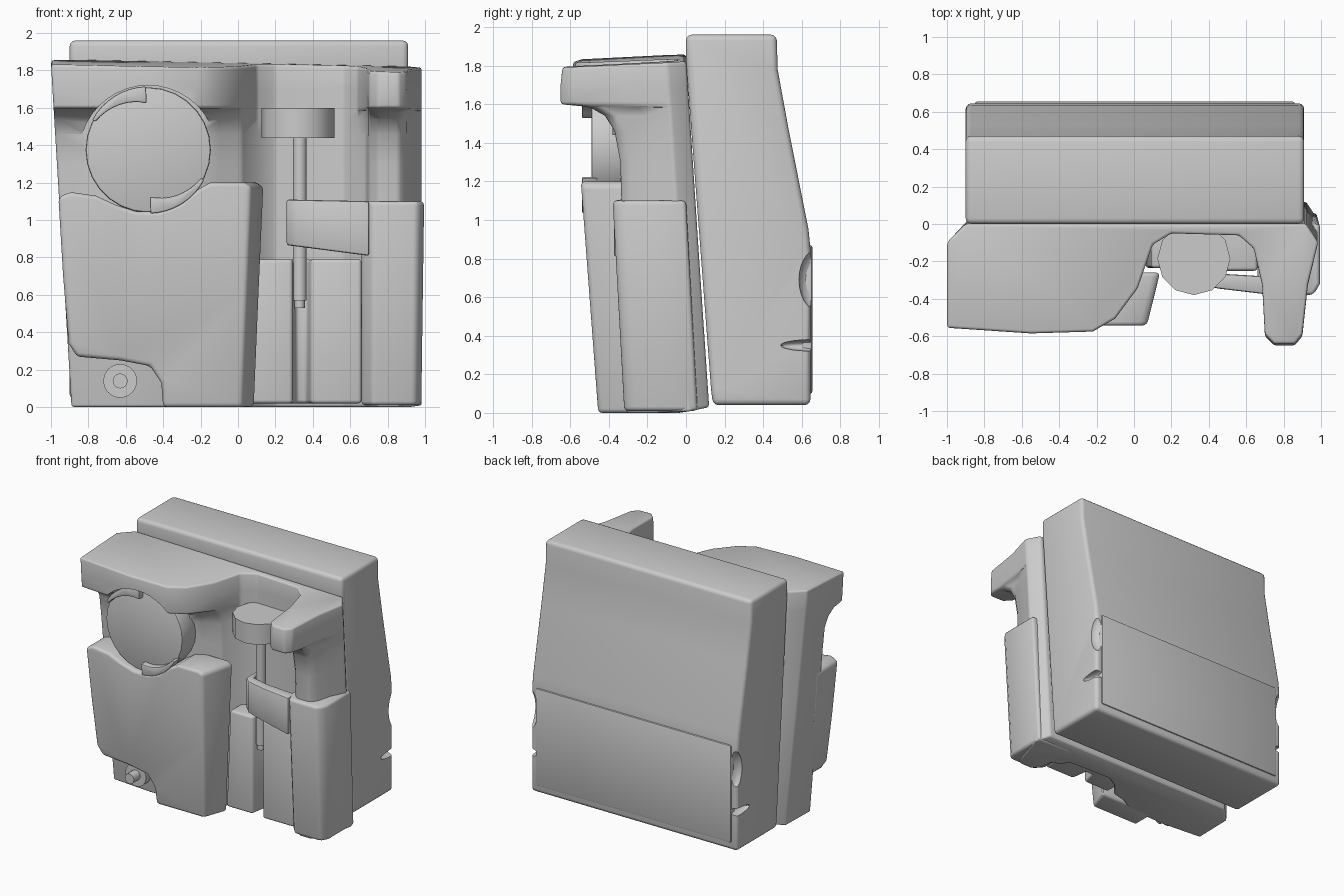
import bpy, bmesh, math
from mathutils import Vector

if "Cube" in bpy.data.objects:
    bpy.data.objects.remove(bpy.data.objects["Cube"])


def finish(ob, bevel=0.0, segs=3, cutters=()):
    """Bevel, cut, bake the modifiers and smooth by angle."""
    if bevel:
        m = ob.modifiers.new("bevel", 'BEVEL')
        m.width, m.segments, m.limit_method = bevel, segs, 'ANGLE'
        m.angle_limit = math.radians(32)
    for c in cutters:
        m = ob.modifiers.new("cut", 'BOOLEAN')
        m.operation, m.object, m.solver = 'DIFFERENCE', c, 'EXACT'
    bpy.ops.object.select_all(action='DESELECT')
    bpy.context.view_layer.objects.active = ob
    ob.select_set(True)
    bpy.ops.object.convert(target='MESH')
    bpy.ops.object.shade_smooth_by_angle(angle=math.radians(38))
    return ob


def loft(name, rings, bevel=0.0, segs=3, cutters=()):
    """Skin a stack of matching closed rings and cap both ends."""
    bm = bmesh.new()
    vr = [[bm.verts.new(p) for p in r] for r in rings]
    n = len(vr[0])
    for a, b in zip(vr, vr[1:]):
        for i in range(n):
            j = (i + 1) % n
            bm.faces.new((a[i], a[j], b[j], b[i]))
    bm.faces.new(vr[0])
    bm.faces.new(vr[-1])
    bmesh.ops.recalc_face_normals(bm, faces=bm.faces)
    me = bpy.data.meshes.new(name)
    bm.to_mesh(me)
    bm.free()
    ob = bpy.data.objects.new(name, me)
    bpy.context.collection.objects.link(ob)
    return finish(ob, bevel, segs, cutters)


def cyl(name, r, a, b, sides=24, bevel=0.0):
    """Cylinder from point a to point b (along z or y)."""
    a, b = Vector(a), Vector(b)
    d = (b - a).normalized()
    u = Vector((1, 0, 0))
    v = d.cross(u)
    ring = [r * (u * math.cos(t) + v * math.sin(t))
            for t in (2 * math.pi * i / sides for i in range(sides))]
    return loft(name, [[a + p for p in ring], [b + p for p in ring]], bevel, 2)


def blob(name, loc, scale):
    """Hidden ellipsoid cutter."""
    bpy.ops.mesh.primitive_uv_sphere_add(segments=24, ring_count=14, location=loc)
    ob = bpy.context.object
    ob.name, ob.scale = name, scale
    bpy.ops.object.transform_apply(location=False, rotation=False, scale=True)
    ob.hide_render = True
    ob.hide_set(True)
    return ob


# Rear pack with finger dents and grooves at both edges
cuts = []
for s, x in (("left", -0.9), ("right", 0.91)):
    cuts.append(blob(f"dent_cutter_{s}", (x, 0.70, 0.69), (0.07, 0.115, 0.17)))
    cuts.append(blob(f"groove_cutter_{s}", (x, 0.66, 0.35), (0.06, 0.17, 0.03)))
prof = [(0, 1.96), (0.47, 1.96), (0.475, 1.78), (0.53, 1.48), (0.635, 0.95),
        (0.645, 0.85), (0.645, 0.04), (0.14, 0.04), (0.13, 0.12), (0.0, 1.83)]
loft("rear_pack", [[(x, y, z) for y, z in prof] for x in (-0.9, 0.91)], 0.03, 3, cuts)

# Rear access panel
loft("rear_panel", [[(x, y, z) for x, z in
                     ((-0.85, 0.1), (0.86, 0.1), (0.86, 0.87), (-0.85, 0.87))]
                    for y in (0.6, 0.655)], 0.012, 2)


# Front shell: horizontal outlines with the left overhang (f) and right hook (g)
def outline(z, f, g, top=False):
    yb = 0.12 - 0.065 * z
    xl = -0.89 - 0.06 * z
    c = -0.05
    pts = [(xl + 0.1, yb), (xl, yb - 0.1), (xl, f + 0.02), (-0.55, f - 0.01),
           (-0.22, f), (-0.1, f + 0.07), (0.02, (f + c) / 2 - 0.03), (0.1, c - 0.06),
           (0.2, c), (0.56, c - 0.01), (0.64, c - 0.08), (0.685, g * 0.5),
           (0.70, g + 0.05), (0.75, g), (0.86, g), (0.9, g + 0.05),
           (0.93, g * 0.5), (0.985, yb - 0.1), (0.92, yb)]
    return [(x, y, z - (0.02 * x - 0.05 * (y + 0.3) if top else 0)
             + (0.25 * max(0, y) if z == 0 else 0)) for x, y in pts]


bpy.ops.mesh.primitive_cylinder_add(vertices=40, radius=0.37, depth=0.44,
                                    location=(-0.48, -0.58, 1.35),
                                    rotation=(math.pi / 2, 0, 0))
arch = bpy.context.object
arch.name, arch.hide_render = "arch_cutter", True
arch.hide_set(True)
levels = [(0.0, -0.31, -0.31), (0.9, -0.345, -0.33), (1.3, -0.36, -0.34),
          (1.46, -0.37, -0.37), (1.54, -0.41, -0.42), (1.585, -0.48, -0.50),
          (1.60, -0.575, -0.65), (1.7, -0.575, -0.65)]
loft("front_shell", [outline(*l) for l in levels]
     + [outline(1.825, -0.575, -0.64, True)], 0.03, 3, [arch])

# Lower front cover with dipped top edge and a cut-out lower corner
cover = [(-0.4, 0.0), (0.02, 0.0), (0.045, 0.6), (0.07, 1.18), (0.03, 1.2), (-0.15, 1.2),
         (-0.22, 1.16), (-0.32, 1.08), (-0.42, 1.045), (-0.54, 1.045), (-0.65, 1.08),
         (-0.76, 1.13), (-0.9, 1.15), (-0.96, 1.12), (-0.935, 0.7), (-0.905, 0.34),
         (-0.86, 0.27), (-0.63, 0.25), (-0.47, 0.22), (-0.41, 0.13)]
loft("front_cover", [[(x, -0.455 - 0.075 * z, z) for x, z in cover],
                     [(x + (0.07 if x > 0 else 0), -0.26, z) for x, z in cover]], 0.022)

# Round dial with two curved grip tabs
DX, DZ = -0.48, 1.375
cyl("dial", 0.335, (DX, -0.49, DZ), (DX, -0.3, DZ), 28, 0.012)
for name, a0 in (("upper_tab", 92), ("lower_tab", 272)):
    arc = [math.radians(a0 + 60 * i / 8) for i in range(9)]
    ring = [(0.34, t) for t in arc]
    ring += [(0.25 + 0.07 * i / 8, t) for i, t in reversed(list(enumerate(arc)))]
    loft(name, [[(DX + r * math.cos(t), y, DZ + r * math.sin(t)) for r, t in ring]
                for y in (-0.54, -0.46)], 0.008, 2)

# Outlet valve in the lower corner
cyl("valve_flange", 0.09, (-0.63, -0.38, 0.14), (-0.63, -0.28, 0.14))
cyl("valve_stem", 0.04, (-0.63, -0.46, 0.14), (-0.63, -0.3, 0.14), 16)

# Lower block in the channel with a groove for the rod
blk = [(0.1, 0.05), (0.1, -0.235), (0.29, -0.235), (0.31, -0.12), (0.37, -0.12),
       (0.39, -0.25), (0.66, -0.25), (0.66, 0.05)]
loft("channel_block", [[(x - (0.04 if x < 0.2 else 0) * (1 - z), y, z)
                        for x, y in blk] for z in (0.02, 0.79)], 0.018)

# Side pocket on the right
pocket = [(0.66, 0.0), (0.66, -0.31), (0.72, -0.38), (0.96, -0.38), (0.995, -0.32), (0.995, 0.0)]
loft("side_pocket", [[(x - dx * (x > 0.9), y + dy, z) for x, y in pocket]
                     for z, dx, dy in ((0.01, 0.015, 0.06), (1.1, 0, 0))], 0.022)

# Retaining strap hooked around the rod
strap = [(0.70, -0.375), (0.45, -0.345), (0.31, -0.315), (0.26, -0.27), (0.26, -0.15),
         (0.29, -0.15), (0.30, -0.235), (0.45, -0.265), (0.70, -0.28)]
loft("strap", [[(x, y, 0.9 - 0.13 * x) for x, y in strap],
               [(x, y, 1.115 - 0.02 * x) for x, y in strap]], 0.012, 2)

# Faceted knob and stepped rod
KX, KY = 0.32, -0.185
cyl("knob", 0.195, (KX, KY, 1.44), (KX, KY, 1.6), 12)
cyl("rod", 0.037, (KX + 0.01, KY, 0.57), (KX + 0.01, KY, 1.46), 16)
cyl("rod_tip", 0.027, (KX + 0.01, KY, 0.53), (KX + 0.01, KY, 0.6), 16)
